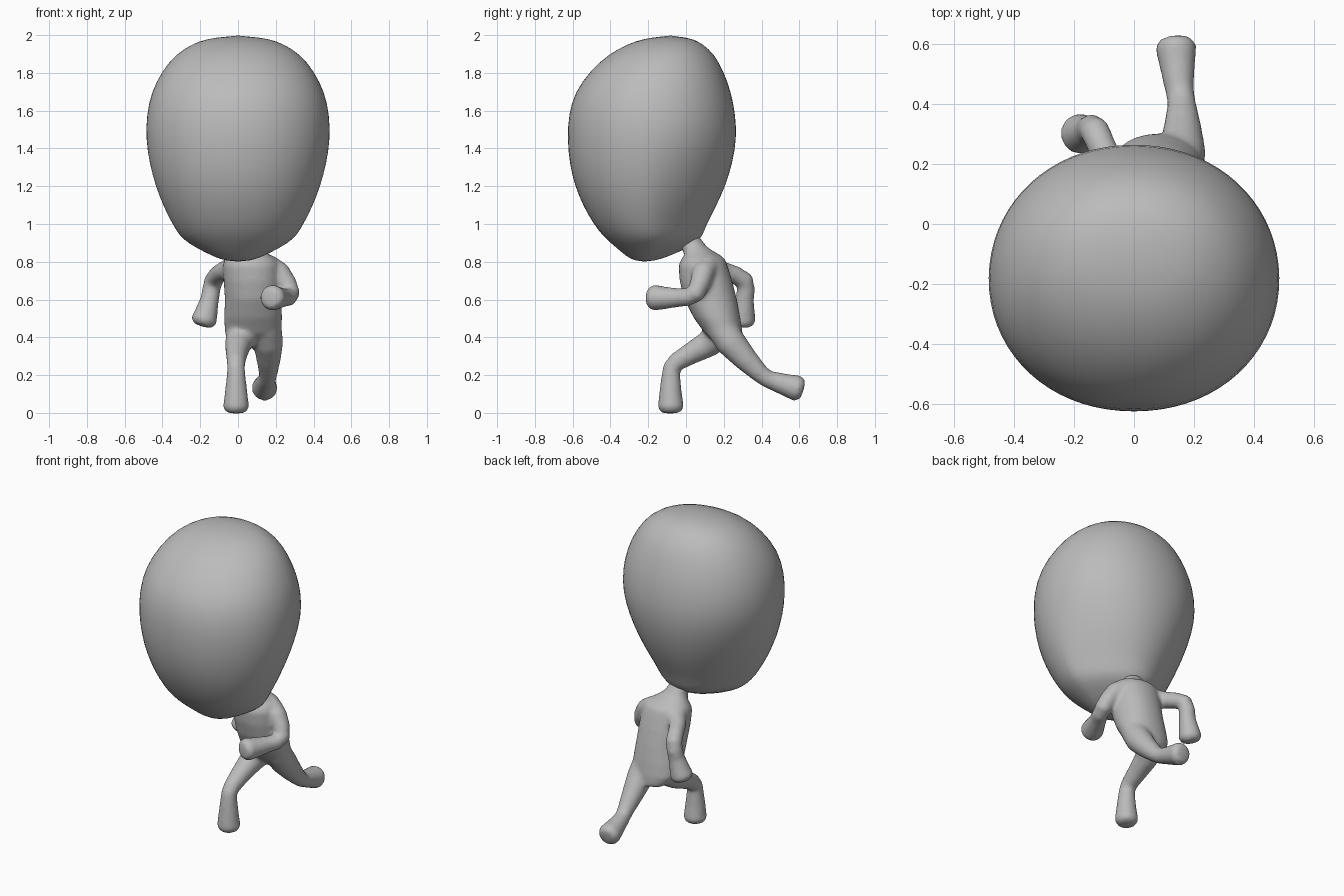
import bpy, bmesh, math
from mathutils import Vector

cube = bpy.data.objects.get("Cube")
if cube:
    bpy.data.objects.remove(cube, do_unlink=True)

# Single clay colour
grey = (.5, .5, .5, 1)
clay = bpy.data.materials.new("clay_grey")
clay.use_nodes = True
clay.diffuse_color = grey
clay.node_tree.nodes["Principled BSDF"].inputs["Base Color"].default_value = grey

side_axis, depth_axis = Vector((1, 0, 0)), Vector((0, 1, 0))


def refine(rows):
    """Insert a smooth in-between row halfway along every gap."""
    result = [rows[0]]
    for i in range(len(rows) - 1):
        before, after = rows[max(i - 1, 0)], rows[min(i + 2, len(rows) - 1)]
        near, far = rows[i], rows[i + 1]
        middle = [(b + c) / 2 + (b + c - a - d) / 16
                  for a, b, c, d in zip(before, near, far, after)]
        result += [middle, far]
    return result


def ring(center, u, v, ru, rv, segments, power=1, taper=0):
    """Closed oval in the u-v plane; taper narrows the +v half."""
    points = []
    for i in range(segments):
        angle = math.tau * i / segments
        c, s = math.cos(angle), math.sin(angle)
        c = math.copysign(abs(c) ** power, c)
        s = math.copysign(abs(s) ** power, s)
        points.append(center + u * ru * c * (1 - taper * max(s, 0)) + v * rv * s)
    return points


def loft(bm, rings, start, end):
    """Skin a list of rings and close both ends with a pole."""
    loops = [[bm.verts.new(point) for point in points] for points in rings]
    count = len(loops[0])
    first, last = bm.verts.new(start), bm.verts.new(end)
    faces = []
    for i in range(count):
        j = (i + 1) % count
        for low, high in zip(loops, loops[1:]):
            faces.append(bm.faces.new((low[i], low[j], high[j], high[i])))
        faces.append(bm.faces.new((first, loops[0][j], loops[0][i])))
        faces.append(bm.faces.new((last, loops[-1][i], loops[-1][j])))
    bmesh.ops.recalc_face_normals(bm, faces=faces)


def limb(bm, path):
    """Round tube through (x, y, z, radius) points with a rounded tip."""
    path = refine(path)
    points = [Vector(p[:3]) for p in path]
    radii = [p[3] for p in path]
    tip = (points[-1] - points[-2]).normalized() * radii[-1]
    points.append(points[-1] + tip * .4)
    radii.append(radii[-1] * .75)
    rings = []
    side = (points[1] - points[0]).orthogonal()
    for i, point in enumerate(points):
        along = points[min(i + 1, len(points) - 1)] - points[max(i - 1, 0)]
        along.normalize()
        side = (side - along * side.dot(along)).normalized()
        rings.append(ring(point, side, along.cross(side), radii[i], radii[i], 16))
    loft(bm, rings, points[0], points[-1] + tip * .1)


def finish(bm, name):
    mesh = bpy.data.meshes.new(name)
    bm.to_mesh(mesh)
    bm.free()
    mesh.materials.append(clay)
    mesh.polygons.foreach_set("use_smooth", [True] * len(mesh.polygons))
    obj = bpy.data.objects.new(name, mesh)
    bpy.context.collection.objects.link(obj)
    return obj


# Head: height, front, back and half width, pinched towards the nape
head_rows = refine([
    (.81, -.29, -.14, .09), (.9, -.4, .06, .27), (1, -.49, .11, .35),
    (1.2, -.59, .21, .44), (1.45, -.63, .27, .49), (1.7, -.59, .24, .46),
    (1.9, -.41, .15, .33), (1.98, -.23, .04, .17),
])
bm = bmesh.new()
rings = [ring(Vector((0, (front + back) / 2, z)), side_axis, depth_axis,
              width, (back - front) / 2, 36, .96, max(0, 1.5 - z) * .6)
         for z, front, back, width in head_rows]
loft(bm, rings, (0, -.22, .8), (0, -.08, 2))
head = finish(bm, "head")
rounding = head.modifiers.new("rounding", "SUBSURF")
rounding.levels = rounding.render_levels = 1

# Torso and neck: height, centre x, centre y, half width, half depth
torso_rows = refine([
    (.35, .09, .25, .09, .05), (.42, .08, .2, .15, .1),
    (.6, .08, .13, .15, .14), (.78, .07, .09, .15, .13),
    (.83, .06, .09, .12, .1), (.88, .04, .04, .07, .07),
    (.98, .01, -.03, .07, .07),
])
bm = bmesh.new()
rings = [ring(Vector((x, y, z)), side_axis, depth_axis, width, depth, 24, .93)
         for z, x, y, width, depth in torso_rows]
loft(bm, rings, (.09, .25, .34), (0, -.04, 1))

# Left arm swings forward, right arm swings back
limb(bm, [(.13, .12, .78, .07), (.22, .09, .74, .06), (.28, .05, .63, .05),
          (.24, -.04, .61, .05), (.18, -.17, .61, .07)])
limb(bm, [(0, .11, .77, .07), (-.08, .2, .75, .05), (-.13, .31, .7, .05),
          (-.15, .31, .6, .05), (-.18, .3, .49, .07)])

# Left leg trails behind, right leg is planted
limb(bm, [(.14, .16, .5, .08), (.16, .24, .37, .08), (.16, .39, .21, .05),
          (.15, .46, .17, .05), (.14, .59, .13, .07)])
limb(bm, [(.03, .19, .43, .09), (0, .11, .36, .07), (-.01, -.05, .27, .05),
          (-.01, -.08, .2, .05), (-.01, -.08, .03, .07)])
body = finish(bm, "body_with_limbs")

# Fuse the limbs into one soft skin
fuse = body.modifiers.new("fuse", "REMESH")
fuse.mode = "VOXEL"
fuse.voxel_size = .011
fuse.use_smooth_shade = True
soften = body.modifiers.new("soften", "SMOOTH")
soften.factor = .5
soften.iterations = 10
